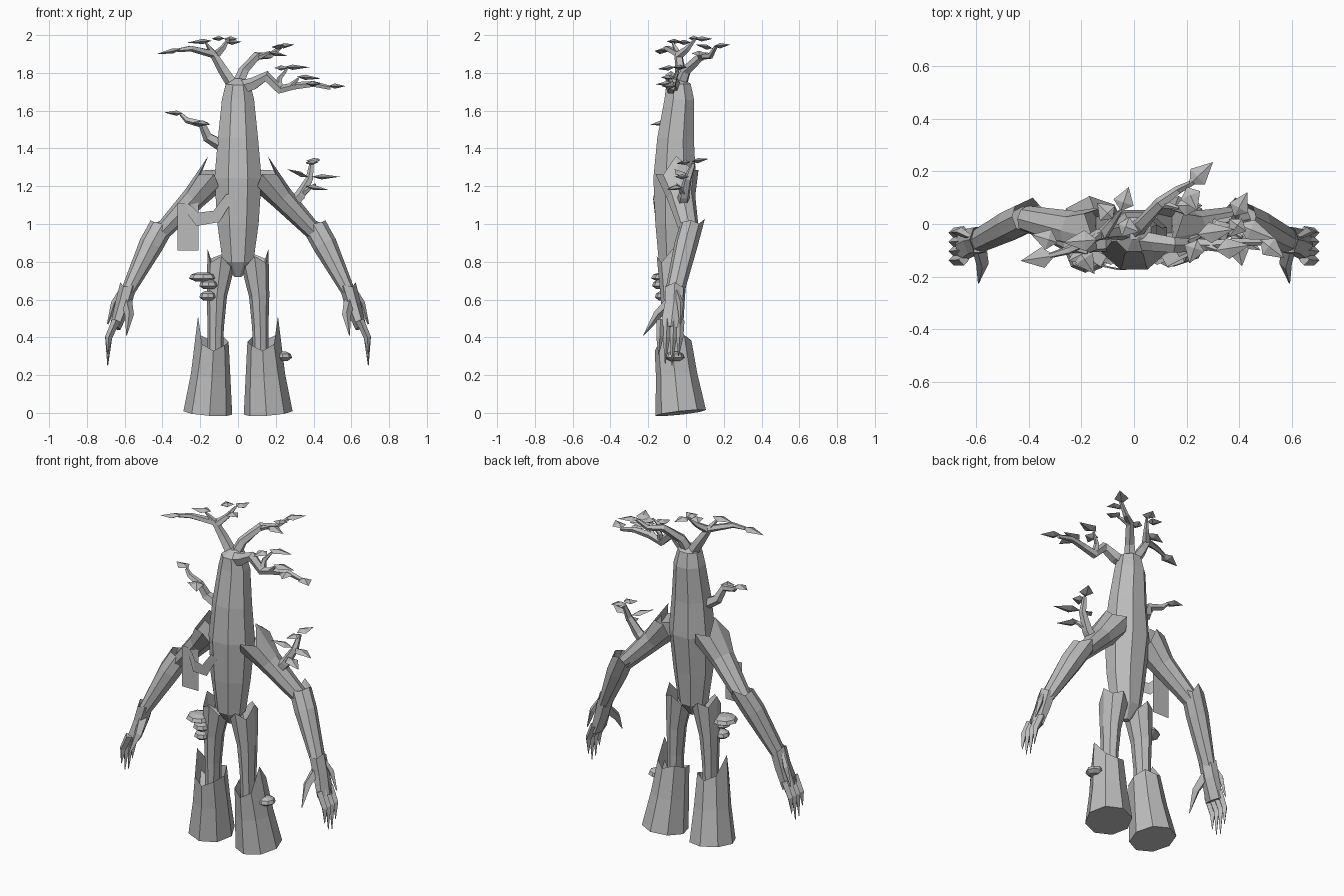
import bpy, bmesh, math
from mathutils import Vector

cube = bpy.data.objects.get("Cube")
if cube:
    bpy.data.objects.remove(cube, do_unlink=True)

bark = bpy.data.materials.new("grey bark")
bark.use_nodes = True
bark_colour = (0.5, 0.5, 0.5, 1)
bark.diffuse_color = bark_colour
bark.node_tree.nodes["Principled BSDF"].inputs["Base Color"].default_value = bark_colour


def finish(name, bm, side=1):
    """Turn a bmesh into an object, flipped in x for the right side."""
    for v in bm.verts:
        v.co.x *= side
    bmesh.ops.recalc_face_normals(bm, faces=bm.faces)
    mesh = bpy.data.meshes.new(name)
    bm.to_mesh(mesh)
    bm.free()
    mesh.materials.append(bark)
    obj = bpy.data.objects.new(name, mesh)
    bpy.context.collection.objects.link(obj)
    return obj


def skin(bm, points, radii, sides, crown=None, depth=0.06, turn=0.0):
    """Loft rings along a path; crown gives a splintered, hollowed start."""
    points = [Vector(p) for p in points]
    rings = []
    for i, p in enumerate(points):
        t = (points[min(i + 1, len(points) - 1)] - points[max(i - 1, 0)]).normalized()
        u = t.cross(Vector((0, 1, 0)) if abs(t.y) < 0.9 else Vector((1, 0, 0))).normalized()
        v = t.cross(u)
        ru, rv = radii[i] if isinstance(radii[i], tuple) else (radii[i], radii[i])
        ring = []
        for k in range(sides):
            a = math.tau * (k + turn) / sides
            co = p + u * ru * math.cos(a) + v * rv * math.sin(a)
            if crown and i == 0:
                co -= t * crown[k % len(crown)]
            ring.append(bm.verts.new(co))
        if crown and i == 0:
            rings.append([bm.verts.new(p + (w.co - p) * 0.75 + t * depth) for w in ring])
        rings.append(ring)
    for a, b in zip(rings, rings[1:]):
        for k in range(sides):
            n = (k + 1) % sides
            bm.faces.new((a[k], a[n], b[n], b[k]))
    bm.faces.new(rings[0])
    bm.faces.new(rings[-1])


def limb(name, side, points, radii, sides=8, **options):
    bm = bmesh.new()
    skin(bm, points, radii, sides, **options)
    return finish(name, bm, side)


def leaf(bm, base, tip, width=0.04):
    """A flat spade with a raised and a hanging ridge."""
    base, tip = Vector(base), Vector(tip)
    d = tip - base
    across = d.cross(Vector((0, 0, 1))).normalized() * width
    mid = base + d * 0.35
    rim = [bm.verts.new(c) for c in (base, mid + across, tip, mid - across)]
    for lift in (0.014, -0.014):
        ridge = bm.verts.new(mid + Vector((0, 0, lift)))
        for k in range(4):
            bm.faces.new((rim[k], rim[(k + 1) % 4], ridge))


def branch(name, stems, leaves):
    bm = bmesh.new()
    for thick, path in stems:
        last = len(path) - 1
        skin(bm, path, [thick * (1 - 0.7 * i / last) for i in range(last + 1)], 5)
    finish(name + "_wood", bm)
    bm = bmesh.new()
    for base, tip in leaves:
        leaf(bm, base, tip)
    finish(name + "_leaves", bm)


# Trunk with a blunt broken top
limb("trunk", 1,
     [(0, -.04, 1.77), (0, -.04, 1.74), (0, -.035, 1.66), (0, -.055, 1.45), (0, -.06, 1.24),
      (0, -.07, 1), (0, -.07, .8), (0, -.07, .72)],
     [.02, (.07, .07), (.092, .085), (.115, .105), (.135, .122), (.118, .1), (.088, .08), .02],
     turn=0.5)

for side, label in ((1, "left_"), (-1, "right_")):
    # Arms
    limb(label + "upper_arm", side,
         [(.155, -.04, 1.23), (.23, -.025, 1.14), (.41, .02, .95)],
         [(.085, .115), (.065, .075), (.045, .05)],
         crown=[.1, .0, .06, .02, 0, .02, .06, .01])
    limb(label + "forearm", side,
         [(.41, .025, .98), (.46, 0, .89), (.585, -.06, .64)],
         [(.065, .06), (.065, .062), (.036, .05)],
         crown=[.01, 0, .01, .02, .06, .03, .07, .01])

    # Hands
    limb(label + "palm", side,
         [(.585, -.06, .66), (.61, -.065, .57), (.65, -.08, .45)],
         [(.045, .055), (.042, .055), (.03, .065)],
         sides=6, crown=[.02, 0, .02, 0], depth=0.02)
    bm = bmesh.new()
    for k in range(4):
        y = -.03 - .035 * k
        drop = .05 * abs(k - 1.4)
        skin(bm, [(.645, y, .49), (.685, y - .003, .4), (.69, y - .01, .23 + drop)],
             [.022, .019, .002], 4)
    skin(bm, [(.59, -.08, .59), (.575, -.15, .52), (.59, -.225, .41)], [.03, .024, .002], 4)
    skin(bm, [(.62, -.05, .65), (.655, -.03, .58), (.69, -.03, .47)], [.01, .018, .004], 4)
    finish(label + "fingers", bm, side)

    # Thighs and hollow stump feet
    limb(label + "thigh", side,
         [(.092, -.07, .79), (.112, -.07, .62), (.118, -.07, .45), (.12, -.07, .28)],
         [(.078, .085), (.054, .065), (.043, .055), (.04, .05)],
         crown=[.07, .0, .04, -.01, .01, 0, .05, .02])
    limb(label + "stump_foot", side,
         [(.135, -.07, .37), (.145, -.05, .2), (.16, -.028, 0)],
         [(.085, .1), (.105, .11), (.13, .135)],
         crown=[.14, .0, -.03, .0, .01, .03, .0, .03], depth=0.1, turn=0.1)

# Three crown branches
branch("crown_right",
       [(.035, [(-.02, -.03, 1.73), (-.08, -.03, 1.82), (-.13, -.04, 1.9), (-.25, -.1, 1.93), (-.32, -.12, 1.92)]),
        (.025, [(-.12, -.04, 1.89), (-.08, .01, 1.93), (-.05, .05, 1.98)]),
        (.02, [(-.13, -.04, 1.9), (-.17, -.07, 1.96)])],
       [((-.3, -.12, 1.925), (-.43, -.14, 1.9)), ((-.05, .05, 1.98), (-.02, .14, 1.98)),
        ((-.14, -.06, 1.97), (-.27, -.07, 1.96)), ((-.08, .02, 1.985), (-.14, .08, 1.98)),
        ((-.06, .0, 1.96), (.02, -.03, 1.965))])
branch("crown_back",
       [(.035, [(0, -.03, 1.73), (.03, 0, 1.81), (.1, .08, 1.89), (.17, .13, 1.89), (.23, .16, 1.94)]),
        (.02, [(.1, .08, 1.88), (.17, .06, 1.91)])],
       [((.21, .15, 1.94), (.3, .235, 1.95)), ((.16, .07, 1.91), (.26, .07, 1.89)),
        ((.2, .14, 1.93), (.24, .05, 1.95))])
branch("crown_left",
       [(.04, [(.01, -.06, 1.72), (.08, -.07, 1.74), (.15, -.08, 1.78), (.22, -.08, 1.71),
               (.3, -.08, 1.73), (.4, -.07, 1.74), (.49, -.07, 1.72)]),
        (.022, [(.22, -.08, 1.71), (.22, -.06, 1.77), (.26, -.04, 1.82)]),
        (.02, [(.27, -.08, 1.72), (.32, -.1, 1.77)])],
       [((.48, -.06, 1.73), (.57, -.13, 1.73)), ((.24, -.04, 1.83), (.38, -.02, 1.83)),
        ((.31, -.1, 1.78), (.44, -.08, 1.77)), ((.24, -.06, 1.83), (.21, -.15, 1.82)),
        ((.39, -.07, 1.745), (.41, -.16, 1.74))])

# Side twigs on the trunk and the left arm
branch("trunk_twig",
       [(.035, [(-.09, -.07, 1.42), (-.16, -.08, 1.46), (-.19, -.1, 1.53), (-.27, -.08, 1.55), (-.3, -.07, 1.58)])],
       [((-.29, -.07, 1.585), (-.39, -.04, 1.59)), ((-.21, -.1, 1.54), (-.15, -.19, 1.525)),
        ((-.17, -.1, 1.53), (-.25, -.14, 1.535))])
branch("arm_twig",
       [(.04, [(.26, -.02, 1.08), (.33, -.01, 1.15), (.38, .01, 1.24), (.39, .04, 1.32)]),
        (.02, [(.34, -.01, 1.16), (.41, -.05, 1.21)])],
       [((.37, 0, 1.25), (.26, -.06, 1.29)), ((.38, .03, 1.33), (.43, .12, 1.345)),
        ((.39, 0, 1.25), (.54, -.06, 1.25)), ((.36, -.03, 1.2), (.48, -.1, 1.18)),
        ((.41, .02, 1.33), (.36, -.05, 1.32))])

# Shelf fungi: a lens-like cap on each spot
for name, spot, radius in (("upper_fungus", (-.185, -.11, .72), .075),
                           ("middle_fungus", (-.155, -.13, .68), .05),
                           ("lower_fungus", (-.16, -.12, .62), .045),
                           ("foot_fungus", (.235, -.06, .3), .052)):
    x, y, z = spot
    limb(name, 1, [(x, y, z + .024), (x, y, z + .012), (x, y, z - .008), (x, y, z - .024)],
         [radius * f for f in (.4, .85, 1, .55)])

# Hanging cloth and a looped strap by the right arm
bm = bmesh.new()
bmesh.ops.create_grid(bm, x_segments=1, y_segments=1, size=0.5)
for v in bm.verts:
    v.co = (-.265 + v.co.x * .11, -.085, .985 + v.co.y * .25)
finish("hanging_cloth", bm)
bm = bmesh.new()
upper = [(-.27, -.09, 1.11), (-.24, -.1, 1.09), (-.21, -.12, 1.06), (-.13, -.16, 1.07), (-.06, -.175, 1.16)]
lower = [(-.27, -.09, 1.06), (-.25, -.1, 1.03), (-.22, -.12, .99), (-.1, -.16, 1.01), (-.02, -.175, 1.14)]
rows = [[bm.verts.new(p) for p in row] for row in (upper, lower)]
for k in range(len(upper) - 1):
    bm.faces.new((rows[0][k], rows[0][k + 1], rows[1][k + 1], rows[1][k]))
finish("looped_strap", bm)
